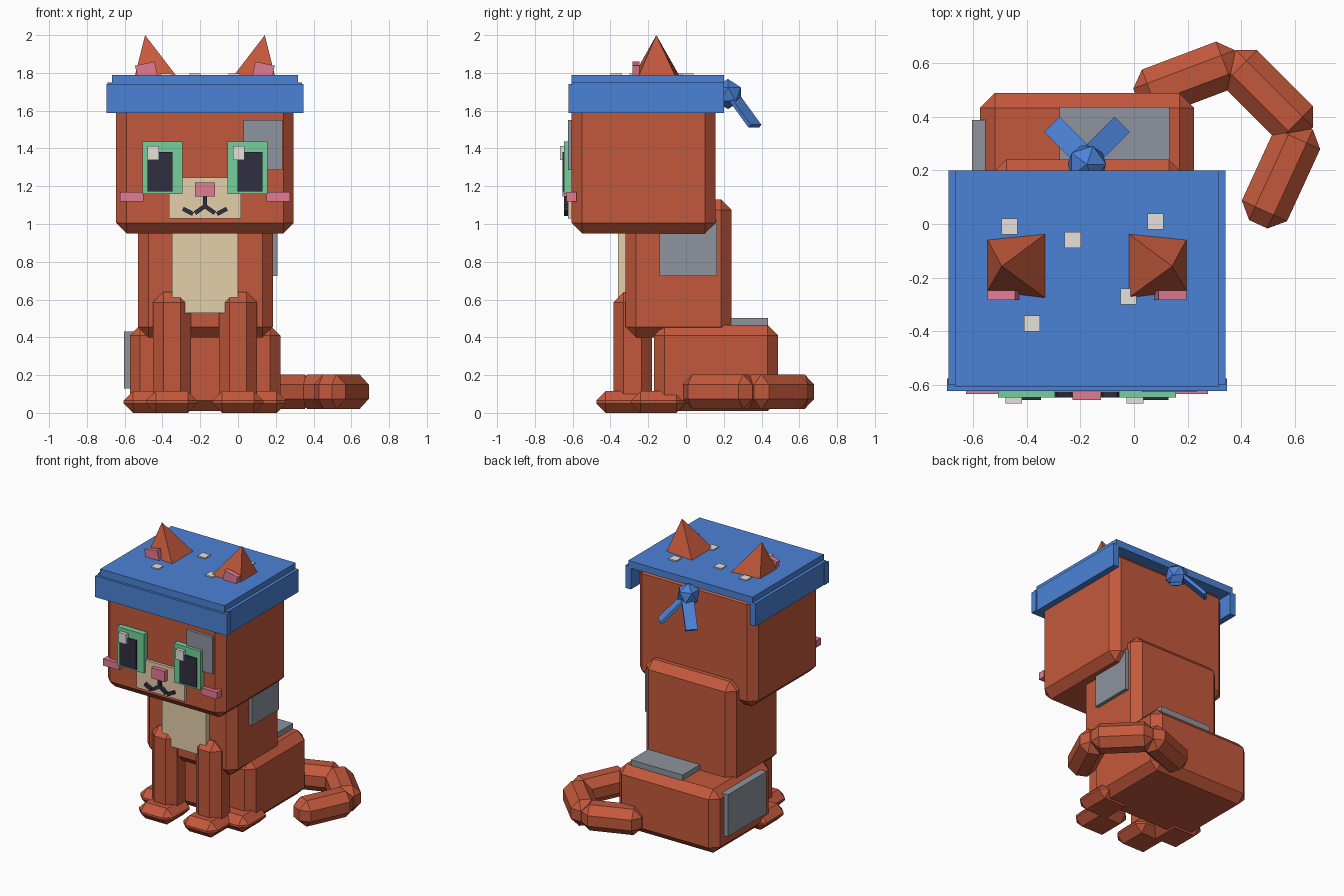
import bpy, bmesh
from math import radians
from mathutils import Vector, Matrix

if "Cube" in bpy.data.objects:
    bpy.data.objects.remove(bpy.data.objects["Cube"])

CX = -0.175  # the cat's own centre line (its tail offsets the bounding box)


def mat(name, r, g, b):
    m = bpy.data.materials.new(name)
    lin = [((c / 255 + 0.055) / 1.055) ** 2.4 for c in (r, g, b)]
    m.diffuse_color = (*lin, 1)
    m.use_nodes = True
    m.node_tree.nodes["Principled BSDF"].inputs["Base Color"].default_value = m.diffuse_color
    return m


FUR = mat("ginger fur", 196, 89, 60)
CREAM = mat("cream", 228, 207, 170)
GREY = mat("grey patch", 142, 148, 157)
BLUE = mat("blue cloth", 75, 130, 215)
WHITE = mat("white", 230, 226, 222)
PINK = mat("pink", 228, 124, 148)
GREEN = mat("eye green", 118, 208, 156)
DARK = mat("dark", 48, 47, 64)


def finish(name, bm, material):
    bmesh.ops.recalc_face_normals(bm, faces=bm.faces)
    me = bpy.data.meshes.new(name)
    bm.to_mesh(me)
    bm.free()
    me.materials.append(material)
    ob = bpy.data.objects.new(name, me)
    bpy.context.collection.objects.link(ob)
    return ob


def block(name, material, centre, size, bevel=0.0, rot=None):
    """Box with chamfered edges, optionally rotated."""
    bm = bmesh.new()
    bmesh.ops.create_cube(bm, size=1)
    bmesh.ops.scale(bm, vec=size, verts=bm.verts)
    if bevel:
        bmesh.ops.bevel(bm, geom=bm.edges[:], offset=bevel, segments=1,
                        profile=0.5, affect='EDGES')
    m = Matrix.Translation(centre)
    if rot is not None:
        m = m @ rot.to_4x4()
    bm.transform(m)
    return finish(name, bm, material)


def span(name, material, x, y, z, bevel=0.0):
    """Box from min/max ranges."""
    r = (x, y, z)
    return block(name, material, [(a + b) / 2 for a, b in r],
                 [b - a for a, b in r], bevel)


def pair(name, material, dx, w, y, z, bevel=0.0):
    """Left and right copies of a box, dx from the centre line."""
    for side, s in (("left", -1), ("right", 1)):
        x = CX + s * dx
        span(f"{side}_{name}", material, (x - w / 2, x + w / 2), y, z, bevel)


# Body
B = 0.055
span("head", FUR, (-0.645, 0.295), (-0.605, 0.155), (0.95, 1.755), B)
span("torso", FUR, (-0.53, 0.185), (-0.32, 0.24), (0.40, 1.13), B)
span("haunches", FUR, (-0.573, 0.224), (-0.17, 0.487), (0.01, 0.465), B)
pair("front_leg", FUR, 0.175, 0.20, (-0.385, -0.18), (0.03, 0.64), B)
pair("front_paw", FUR, 0.175, 0.27, (-0.475, -0.19), (0, 0.115), 0.05)
pair("hind_paw", FUR, 0.295, 0.27, (-0.29, 0.0), (0, 0.115), 0.05)

# Tail: three chamfered segments curling forwards
for i, (x, y, a) in enumerate(((0.20, 0.54, 20.7), (0.497, 0.477, -45), (0.547, 0.183, -114.7))):
    block(f"tail_segment_{i + 1}", FUR, (x, y, 0.112), (0.405, 0.185, 0.185),
          B, Matrix.Rotation(radians(a), 3, 'Z'))

# Chest and grey fur patches
span("chest_patch", CREAM, (-0.35, 0.0), (-0.36, -0.30), (0.53, 1.02))
span("head_patch", GREY, (0.03, 0.235), (-0.625, -0.59), (1.285, 1.55))
span("side_patch", GREY, (0.17, 0.21), (-0.14, 0.165), (0.725, 1.025))
span("back_patch", GREY, (-0.277, 0.132), (0.20, 0.435), (0.45, 0.503))
span("hip_patch", GREY, (-0.603, -0.55), (-0.05, 0.387), (0.13, 0.43))

# Face
span("muzzle", CREAM, (-0.365, 0.015), (-0.625, -0.59), (1.03, 1.245))
span("nose", PINK, (-0.228, -0.122), (-0.655, -0.60), (1.145, 1.22))
pair("eye", GREEN, 0.225, 0.212, (-0.645, -0.59), (1.158, 1.437))
pair("pupil", DARK, 0.238, 0.132, (-0.655, -0.62), (1.172, 1.38))
pair("cheek", PINK, 0.388, 0.125, (-0.632, -0.58), (1.12, 1.17))
for side, x in (("left", -0.448), ("right", 0.004)):
    span(f"{side}_eye_glint", WHITE, (x - 0.031, x + 0.031), (-0.668, -0.63), (1.34, 1.412))

# Mouth: a stem and two strokes each side
span("mouth_stem", DARK, (CX - 0.011, CX + 0.011), (-0.645, -0.61), (1.085, 1.15))
for s in (-1, 1):
    for part, dx, z, a in (("inner", 0.028, 1.075, 35), ("outer", 0.09, 1.067, -28)):
        block(f"mouth_{part}_stroke", DARK, (CX + s * dx, -0.63, z), (0.06, 0.03, 0.022),
              0, Matrix.Rotation(radians(s * a), 3, 'Y'))

# Ears: leaning four-sided pyramids poking through the cloth, with pink insides
for side, s in (("left", -1), ("right", 1)):
    bm = bmesh.new()
    base = [bm.verts.new((CX + s * dx, y, 1.78)) for dx, y in
            ((0.372, -0.055), (0.148, -0.032), (0.148, -0.28), (0.372, -0.252))]
    tip = bm.verts.new((CX + s * 0.317, -0.157, 2.0))
    bm.faces.new(base)
    for i in range(4):
        bm.faces.new((base[i], base[(i + 1) % 4], tip))
    finish(f"{side}_ear", bm, FUR)
    block(f"{side}_inner_ear", PINK, (CX + s * 0.308, -0.265, 1.80), (0.105, 0.035, 0.10),
          0, Matrix.Rotation(radians(s * 12), 3, 'Y'))

# Head cloth: top plate, bands, dots
span("cloth_top", BLUE, (-0.667, 0.317), (-0.605, 0.2), (1.74, 1.79))
span("cloth_front_band", BLUE, (-0.695, 0.347), (-0.622, -0.575), (1.588, 1.74))
pair("cloth_side_band", BLUE, 0.493, 0.044, (-0.60, 0.2), (1.588, 1.75))
for i, (x, y) in enumerate(((-0.463, -0.01), (-0.228, -0.06), (0.08, 0.01),
                            (-0.02, -0.27), (-0.38, -0.37))):
    block(f"cloth_dot_{i + 1}", WHITE, (x, y, 1.79), (0.06, 0.06, 0.016))

# Knot and its two loose ends
bm = bmesh.new()
bmesh.ops.create_icosphere(bm, subdivisions=1, radius=0.08,
                           matrix=Matrix.Translation((CX, 0.222, 1.688)))
finish("cloth_knot", bm, BLUE)
for side, s in (("left", -1), ("right", 1)):
    a, b = Vector((CX, 0.24, 1.69)), Vector((CX + s * 0.125, 0.365, 1.518))
    d = (b - a).normalized()
    w = d.cross(Vector((0, 0, 1))).normalized()
    rot = Matrix((w, d.cross(w), d)).transposed()
    block(f"{side}_cloth_end", BLUE, (a + b) / 2, (0.08, 0.022, (b - a).length), 0, rot)
